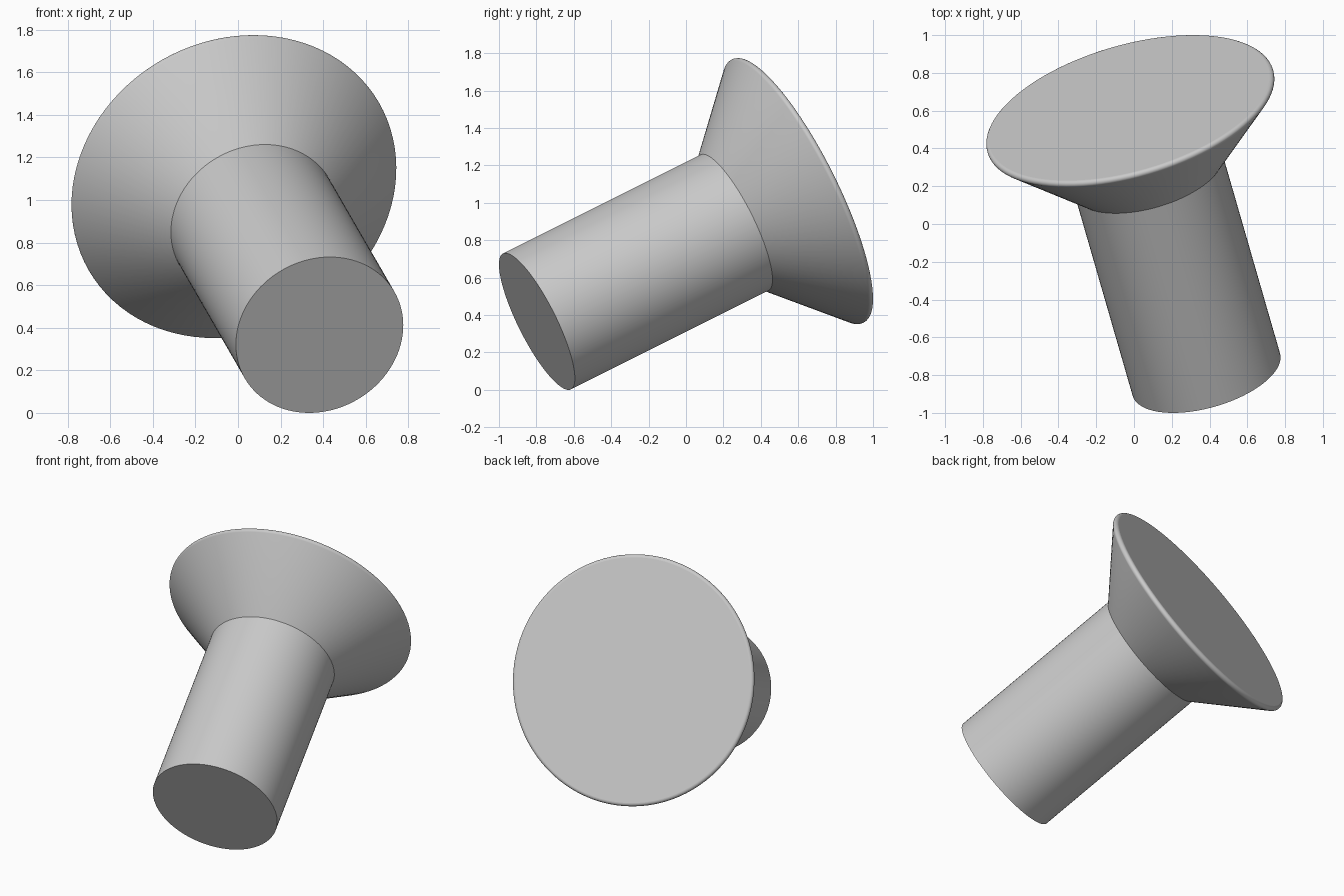
import bpy
import bmesh
from math import cos, sin, radians, tau
from mathutils import Vector

cube = bpy.data.objects.get("Cube")
if cube:
    bpy.data.objects.remove(cube, do_unlink=True)

SEGMENTS = 96
AXIS = Vector((-0.25, 0.866, 0.433)).normalized()
BASE = Vector((0.383, -0.797, 0.366))

steel = bpy.data.materials.new("steel_grey")
steel.use_nodes = True
GREY = (0.59, 0.59, 0.59, 1)
steel.diffuse_color = GREY
steel.node_tree.nodes["Principled BSDF"].inputs["Base Color"].default_value = GREY


def lathe(name, profile):
    """Turn (radius, height) points round the axis and cap the last ring."""
    bm = bmesh.new()
    verts = [bm.verts.new((r, 0, h)) for r, h in profile]
    edges = [bm.edges.new(pair) for pair in zip(verts, verts[1:])]
    bmesh.ops.spin(bm, geom=verts + edges, cent=(0, 0, 0), axis=(0, 0, 1),
                   angle=tau, steps=SEGMENTS, use_duplicate=False)
    bmesh.ops.remove_doubles(bm, verts=bm.verts, dist=1e-4)
    # Flat end face
    end_height = profile[-1][1]
    rim = [e for e in bm.edges if e.is_boundary
           and all(abs(v.co.z - end_height) < 1e-4 for v in e.verts)]
    bmesh.ops.contextual_create(bm, geom=rim)
    bmesh.ops.recalc_face_normals(bm, faces=bm.faces)
    # The end face points away from the part
    outward = 1 if end_height > profile[0][1] else -1
    flat = max(bm.faces, key=lambda f: len(f.verts))
    if flat.normal.z * outward < 0:
        bmesh.ops.reverse_faces(bm, faces=bm.faces)
    mesh = bpy.data.meshes.new(name)
    bm.to_mesh(mesh)
    bm.free()
    mesh.materials.append(steel)
    obj = bpy.data.objects.new(name, mesh)
    bpy.context.collection.objects.link(obj)
    obj.location = BASE
    obj.rotation_mode = 'QUATERNION'
    obj.rotation_quaternion = AXIS.to_track_quat('Z', 'Y')
    bpy.ops.object.select_all(action='DESELECT')
    obj.select_set(True)
    bpy.context.view_layer.objects.active = obj
    bpy.ops.object.shade_smooth_by_angle(angle=radians(30))
    # Keep the end face evenly shaded
    max(mesh.polygons, key=lambda p: p.loop_total).use_smooth = False


# Straight round shank with a flat end
SHANK_R, SHANK_L = 0.406, 1.22
lathe("shank", [(SHANK_R, SHANK_L), (SHANK_R, 0)])

# Countersunk head: 45 degree cone, rounded rim, flat face
FILLET, RIM_R, RIM_H = 0.02, 0.787, 1.609
rim_arc = [(RIM_R - FILLET + FILLET * cos(radians(a)),
            RIM_H + FILLET * sin(radians(a))) for a in range(-45, 91, 15)]
lathe("countersunk_head", [(SHANK_R, SHANK_L)] + rim_arc)
